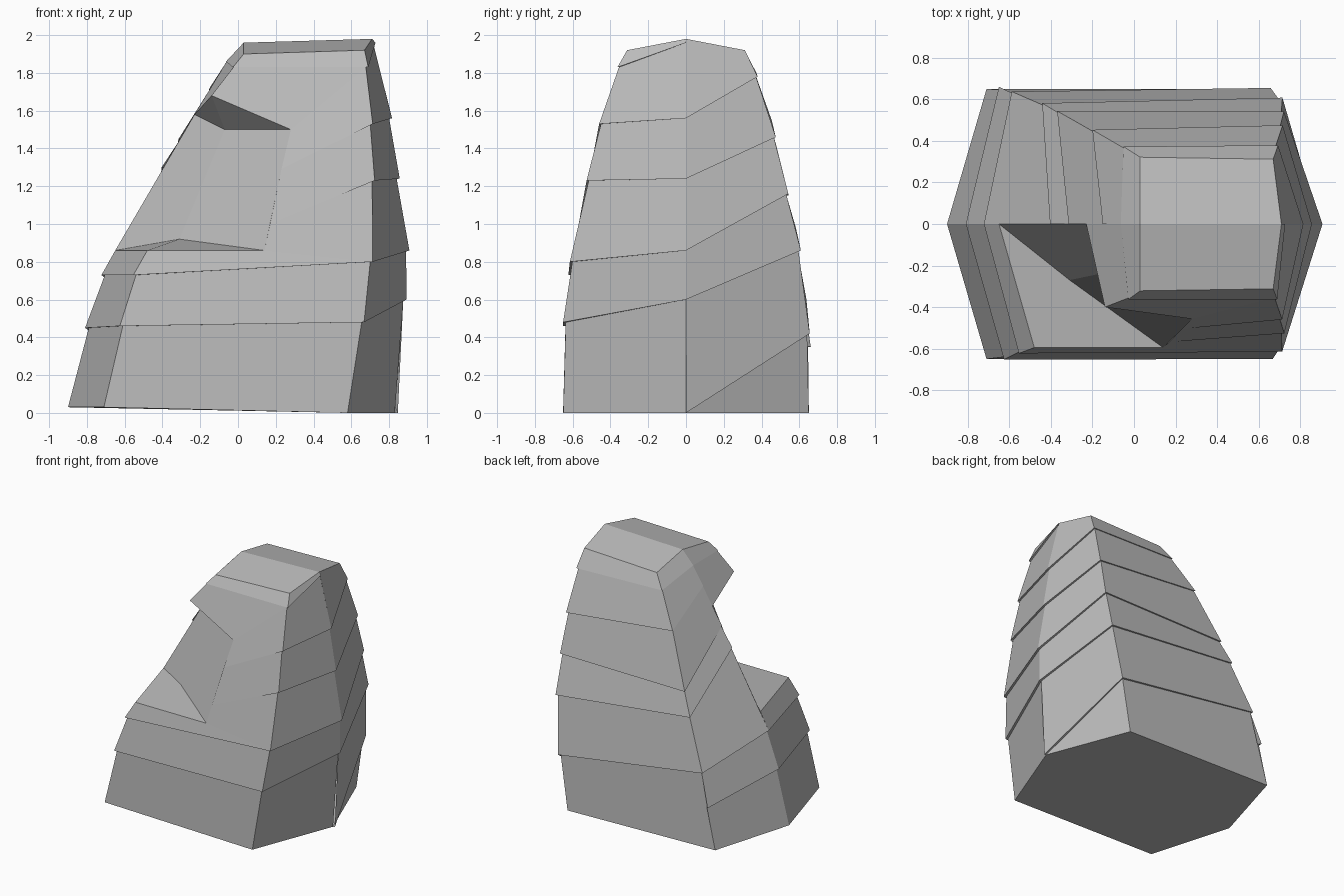
import bpy
import bmesh
from mathutils import Vector

if "Cube" in bpy.data.objects:
    bpy.data.objects.remove(bpy.data.objects["Cube"])

# Upright edges of the boulder: (height, x) for each, plus the half depth
LEFT = [(.03, -.9), (.28, -.85), (.45, -.79), (.73, -.705), (.86, -.65), (1.58, -.23), (1.86, -.06), (1.96, .03)]
RIGHT = [(0, .83), (.3, .85), (.6, .875), (.86, .89), (1.24, .84), (1.56, .8), (1.98, .71)]
SIDE_LEFT = [(.03, -.71), (.3, -.645), (.46, -.61), (.73, -.54), (.86, -.48), (1.68, -.14), (1.9, .03)]
SIDE_RIGHT = [(0, .58), (.48, .655), (.8, .7), (1.23, .71), (1.53, .7), (1.92, .67)]
DEPTH = [(0, .65), (.3, .65), (.5, .635), (.86, .595), (1.23, .515), (1.53, .45), (1.83, .355), (1.92, .312)]
EDGES = {"L": (LEFT, 0), "R": (RIGHT, 0), "FL": (SIDE_LEFT, -1), "FR": (SIDE_RIGHT, -1),
         "BL": (SIDE_LEFT, 1), "BR": (SIDE_RIGHT, 1)}
OVERHANG = 1.022


def sample(profile, z):
    for (z0, v0), (z1, v1) in zip(profile, profile[1:]):
        if z <= z1:
            return v0 + (v1 - v0) * max(0, (z - z0) / (z1 - z0))
    return profile[-1][1]


def point(edge, z, out=False):
    """A point on an upright edge; explicit points pass straight through."""
    if isinstance(z, Vector):
        return z
    profile, side = EDGES[edge]
    s = OVERHANG if out else 1
    x = sample(profile, z) - .1
    return Vector((.1 + x * s, side * sample(DEPTH, z) * s, z))


bm = bmesh.new()


def face(*points):
    kept = [p for i, p in enumerate(points) if (p - points[i - 1]).length > .0005]
    if len(kept) > 2:
        bm.faces.new([bm.verts.new(p) for p in kept])


def strip(a, b, levels, first_out=False):
    """Stacked rock layers, each overhanging the one below."""
    for i, ((a0, b0), (a1, b1)) in enumerate(zip(levels, levels[1:])):
        out = i > 0 or first_out
        pa, pb = point(a, a0, out), point(b, b0, out)
        face(pa, pb, point(b, b1), point(a, a1))
        if i > 0:
            face(point(a, a0), point(b, b0), pb, pa)


# Corner points of the notch and of the broken layer beside it
ledge_left = point("L", .86)
ledge_mid = Vector((-.31, -.27, .92))
ledge_right = Vector((.14, -.595, .86))
roof_right = Vector((.28, -.457, 1.5))
roof_mid = Vector((-.07, -.22, 1.5))
roof_left = point("L", 1.58)
lip = Vector((-.14, -.4, 1.68))
chip_low = Vector((.17, -.568, 1))
chip_high = Vector((.23, -.505, 1.29))

# Layered sides, going round from the front
strip("FL", "FR", [(.03, 0), (.46, .48), (.73, .8), (.86, ledge_right)])
strip("FL", "FR", [(ledge_right, .8), (chip_low, 1.23), (chip_high, 1.53), (roof_right, 1.83)], True)
face(ledge_right, chip_low, chip_high, roof_right)
strip("FL", "FR", [(lip, roof_right), (1.83, 1.83), (1.9, 1.92)])
strip("FR", "R", [(0, 0), (.48, .6), (.8, .86), (1.23, 1.24), (1.53, 1.56), (1.83, 1.96), (1.92, 1.98)])
strip("R", "BR", [(0, 0), (0, .42), (.6, .86), (.86, 1.16), (1.24, 1.46), (1.56, 1.78), (1.98, 1.92)])
strip("BR", "BL", [(0, .03), (.42, .6), (.86, .98), (1.16, 1.15), (1.46, 1.55), (1.78, 1.8), (1.92, 1.9)])
strip("BL", "L", [(.03, .03), (.35, .45), (.6, .73), (.98, 1.3), (1.15, 1.45), (1.55, 1.72), (1.8, 1.86), (1.9, 1.96)])
strip("L", "FL", [(.03, .03), (.45, .46), (.73, .73), (.86, .86)])
strip("L", "FL", [(roof_left, lip), (1.86, 1.83), (1.96, 1.9)])

# Notch: ledge, walls and roof
face(point("FL", .86), ledge_right, ledge_mid, ledge_left)
face(ledge_right, roof_right, roof_mid, ledge_mid)
face(ledge_mid, roof_mid, roof_left, ledge_left)
face(roof_right, lip, roof_mid)
face(roof_mid, lip, roof_left)

# Ridged top and flat underside
ridge_left, ridge_right = point("L", 1.96), point("R", 1.98)
face(point("FL", 1.9), point("FR", 1.92), ridge_right, ridge_left)
face(ridge_left, ridge_right, point("BR", 1.92), point("BL", 1.9))
face(*[point(e, .03 if "L" in e else 0) for e in ("FL", "L", "BL", "BR", "R", "FR")])

bmesh.ops.remove_doubles(bm, verts=bm.verts, dist=.0004)
mesh = bpy.data.meshes.new("boulder")
bm.to_mesh(mesh)
bm.free()
boulder = bpy.data.objects.new("boulder", mesh)
bpy.context.scene.collection.objects.link(boulder)

# Plain grey stone
stone = bpy.data.materials.new("grey_stone")
stone.use_nodes = True
colour = (.5, .5, .5, 1)
stone.diffuse_color = colour
stone.node_tree.nodes["Principled BSDF"].inputs["Base Color"].default_value = colour
mesh.materials.append(stone)
